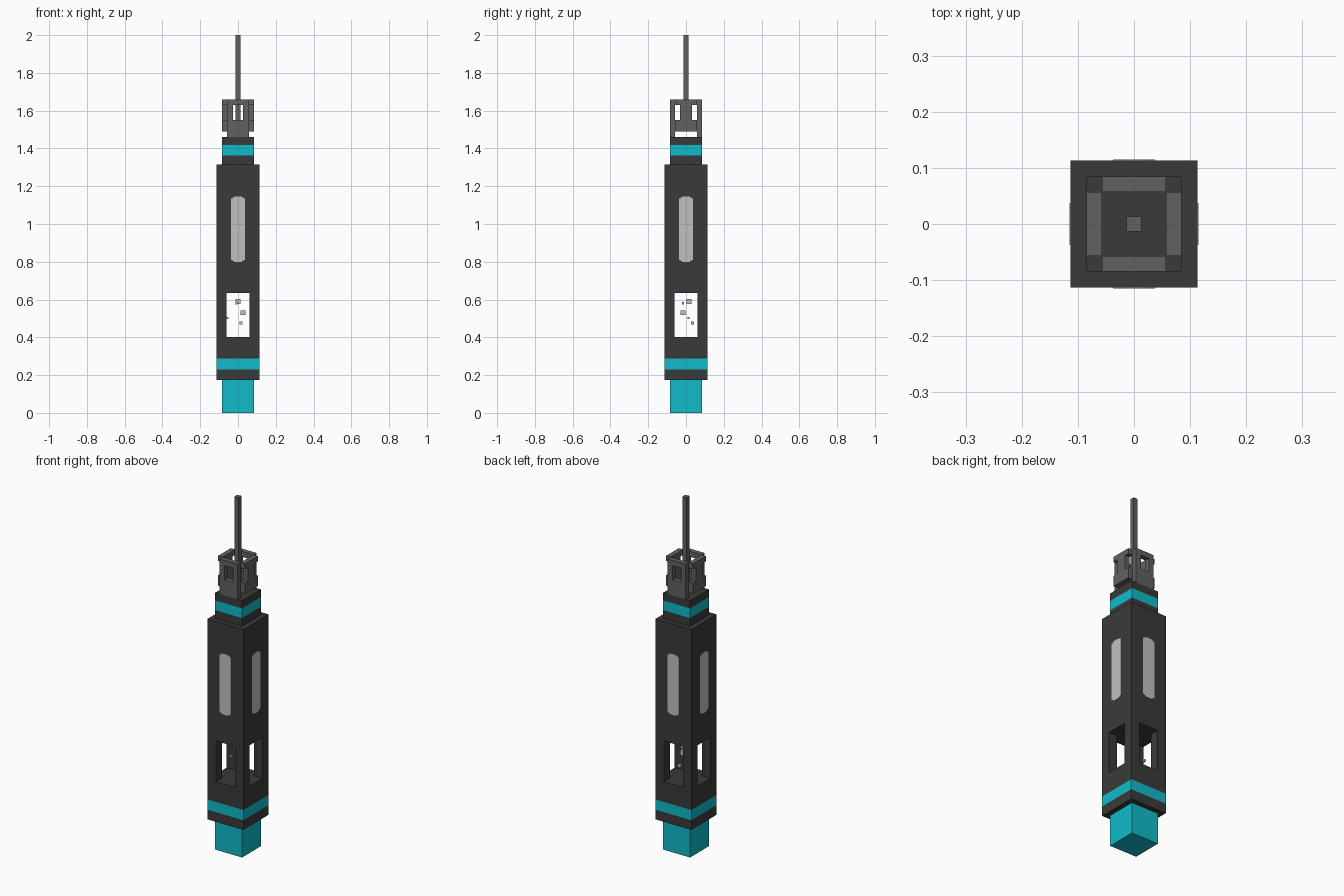
import bpy, bmesh, math
from mathutils import Matrix

if "Cube" in bpy.data.objects:
    bpy.data.objects.remove(bpy.data.objects["Cube"])


def material(name, rgb):
    m = bpy.data.materials.new(name)
    m.diffuse_color = (*rgb, 1)
    m.use_nodes = True
    m.node_tree.nodes["Principled BSDF"].inputs["Base Color"].default_value = m.diffuse_color
    return m


DARK = material("charcoal", (0.042, 0.042, 0.042))
CYAN = material("cyan", (0.005, 0.50, 0.59))
GREY = material("mid grey", (0.12, 0.12, 0.12))
PALE = material("pale grey", (0.53, 0.53, 0.53))


def finish(name, bm, mats):
    bmesh.ops.recalc_face_normals(bm, faces=bm.faces[:])
    mesh = bpy.data.meshes.new(name)
    bm.to_mesh(mesh)
    bm.free()
    for m in mats:
        mesh.materials.append(m)
    ob = bpy.data.objects.new(name, mesh)
    bpy.context.collection.objects.link(ob)
    return ob


def box(name, lo, hi, mat):
    bm = bmesh.new()
    size = [h - l for l, h in zip(lo, hi)]
    mid = [(h + l) / 2 for l, h in zip(lo, hi)]
    bmesh.ops.create_cube(bm, size=1, matrix=Matrix.Translation(mid) @ Matrix.Diagonal((*size, 1)))
    return finish(name, bm, [mat])


def column(name, r, heights):
    """Square column cut at four heights; its second section is the cyan band."""
    bm = bmesh.new()
    rings = [[bm.verts.new((x * r, y * r, z)) for x, y in ((-1, -1), (1, -1), (1, 1), (-1, 1))]
             for z in heights]
    bm.faces.new(rings[0])
    bm.faces.new(rings[-1])
    for k, (a, b) in enumerate(zip(rings, rings[1:])):
        for i in range(4):
            j = (i + 1) % 4
            bm.faces.new((a[i], a[j], b[j], b[i])).material_index = int(k == 1)
    return finish(name, bm, [DARK, CYAN])


def prism(name, outline, y0, y1, mat, angle):
    """Outline in x and z, extruded along y, then turned about z."""
    bm = bmesh.new()
    face = bm.faces.new([bm.verts.new((x, y0, z)) for x, z in outline])
    ext = bmesh.ops.extrude_face_region(bm, geom=[face])
    new = [g for g in ext["geom"] if isinstance(g, bmesh.types.BMVert)]
    bmesh.ops.translate(bm, verts=new, vec=(0, y1 - y0, 0))
    bmesh.ops.rotate(bm, verts=bm.verts[:], matrix=Matrix.Rotation(angle, 3, 'Z'))
    return finish(name, bm, [mat])


def cut(target, cutter):
    mod = target.modifiers.new("cut", 'BOOLEAN')
    mod.operation, mod.solver, mod.object = 'DIFFERENCE', 'EXACT', cutter
    cutter.hide_render = True
    cutter.hide_set(True)


# Base, body and neck
R, N = 0.113, 0.085
box("base_cap", (-N, -N, 0), (N, N, 0.175), CYAN)
body = column("body", R, (0.175, 0.23, 0.288, 1.315))
column("neck", N, (1.315, 1.362, 1.417, 1.46))

# Window openings through the body in both directions
cut(body, box("window_cutter_x", (-0.2, -0.06, 0.403), (0.2, 0.06, 0.635), DARK))
cut(body, box("window_cutter_y", (-0.06, -0.2, 0.403), (0.06, 0.2, 0.635), DARK))

# Long light panels with stepped ends on all four sides
quarter = [(0.037, 0.325 / 2), (0.03, 0.325 / 2), (0.03, 0.168), (0.022, 0.168), (0.022, 0.173)]
half = quarter + [(-x, z) for x, z in reversed(quarter)]
panel = [(x, z + 0.972) for x, z in half + [(-x, -z) for x, z in half]]
for i in range(4):
    prism(f"light_panel_{i + 1}", panel, -R - 0.002, -R + 0.002, PALE, i * math.pi / 2)

# Floating cubes inside the window
for i, (x, y, z, s) in enumerate([(0, 0.016, 0.59, 0.027), (-0.008, -0.016, 0.58, 0.012),
                                  (0.026, -0.015, 0.53, 0.026), (-0.055, 0.013, 0.502, 0.012),
                                  (0.015, 0.035, 0.477, 0.016)]):
    h = s / 2
    box(f"floating_cube_{i + 1}", (x - h, y - h, z - h), (x + h, y + h, z + h), PALE)

# Cage: holed plates front and back, notched plates left and right
W = 0.057
for side, name in ((-1, "front"), (1, "back")):
    y0, y1 = sorted((side * W, side * N))
    plate = box(f"cage_{name}_plate", (-W, y0, 1.46), (W, y1, 1.66), GREY)
    cut(plate, box(f"cage_{name}_cutter", (-0.027, y0 - 0.02, 1.55), (0.027, y1 + 0.02, 1.63), GREY))
right = [(W, 1.49), (W, 1.55), (0.032, 1.55), (0.032, 1.63), (W, 1.63), (W, 1.66)]
notched = right + [(-x, z) for x, z in reversed(right)]
for name, a in (("right", math.pi / 2), ("left", -math.pi / 2)):
    prism(f"cage_{name}_plate", notched, -N, -W, GREY, a)

# Thin rod rising from the cage
box("rod", (-0.013, -0.013, 1.49), (0.013, 0.013, 2), GREY)
